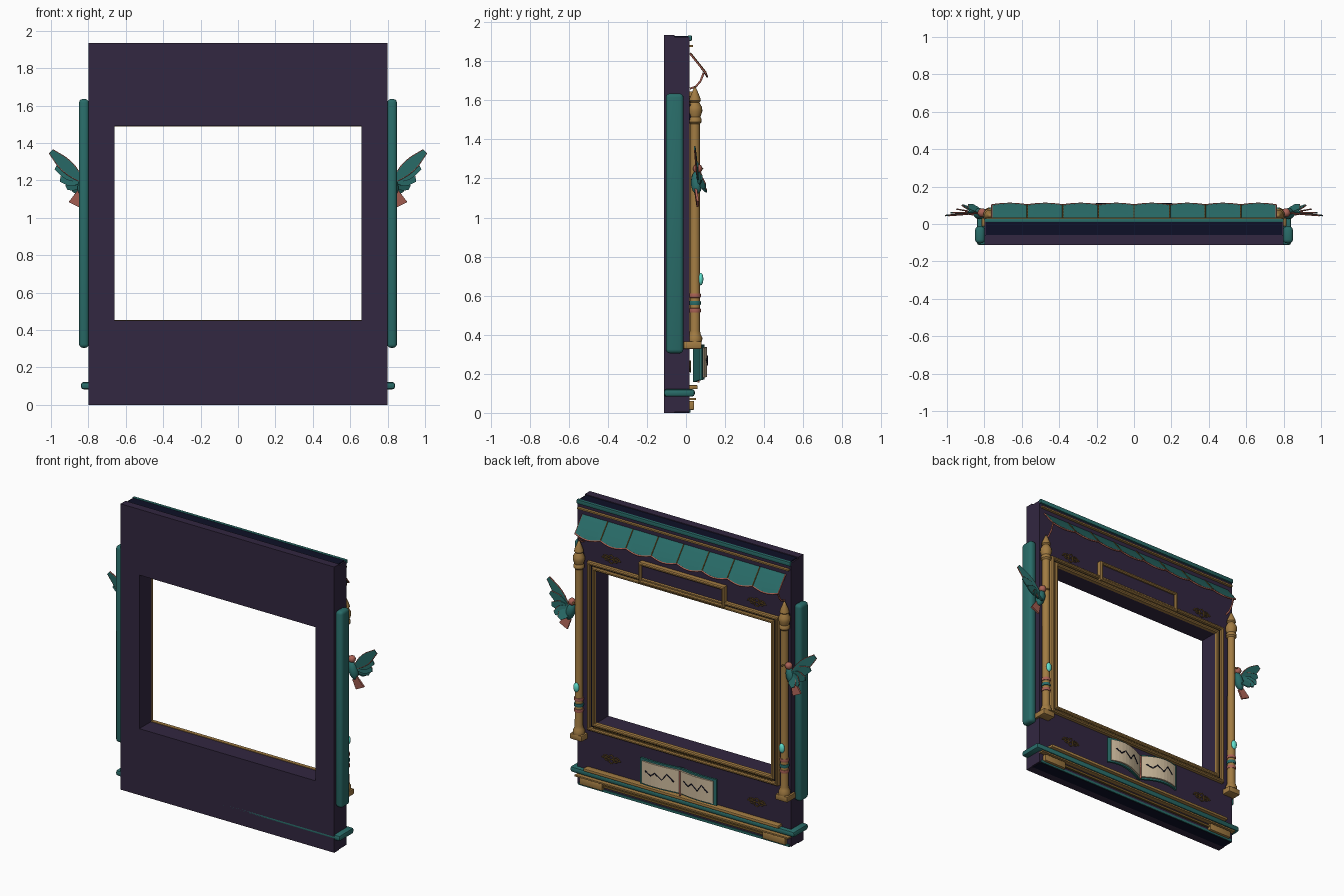
import bpy, bmesh
from math import sin, cos, pi
from mathutils import Vector, Matrix

cube = bpy.data.objects.get("Cube")
if cube:
    bpy.data.objects.remove(cube, do_unlink=True)


def material(name, r, g, b):
    m = bpy.data.materials.new(name)
    m.use_nodes = True
    m.diffuse_color = (r, g, b, 1)
    m.node_tree.nodes["Principled BSDF"].inputs["Base Color"].default_value = (r, g, b, 1)
    return m


PURPLE = material("dark purple", .032, .02, .052)
NAVY = material("night navy", .004, .005, .02)
TEAL = material("deep teal", .022, .15, .14)
GOLD = material("old gold", .36, .2, .055)
BRONZE = material("dull bronze", .16, .09, .02)
CORAL = material("coral", .4, .12, .09)
CREAM = material("parchment", .62, .5, .34)
GEM = material("turquoise", .12, .75, .62)


def finish(name, bm, mat, mirror=False, smooth=False):
    bmesh.ops.recalc_face_normals(bm, faces=bm.faces)
    me = bpy.data.meshes.new(name)
    bm.to_mesh(me)
    bm.free()
    me.materials.append(mat)
    ob = bpy.data.objects.new(name, me)
    bpy.context.collection.objects.link(ob)
    if mirror:
        ob.modifiers.new("mirror", "MIRROR")
    if smooth:
        bpy.ops.object.select_all(action="DESELECT")
        ob.select_set(True)
        bpy.context.view_layer.objects.active = ob
        bpy.ops.object.shade_smooth_by_angle(angle=.7)
    return ob


def box(name, x, y, z, mat, mirror=False, bevel=0, segs=2):
    bm = bmesh.new()
    bmesh.ops.create_cube(bm, size=1)
    for v in bm.verts:
        v.co = [r[0] + (r[1] - r[0]) * (c + .5) for r, c in zip((x, y, z), v.co)]
    if bevel:
        bmesh.ops.bevel(bm, geom=bm.edges[:], offset=bevel, segments=segs, profile=.5, affect="EDGES")
    return finish(name, bm, mat, mirror, smooth=bevel > 0)


def frame(name, w, z0, z1, t, y0, y1, mat, zc_inner=None):
    """Mitred rectangular moulding with outer half width w and bar width t."""
    bm = bmesh.new()
    loops = []
    for d, y in ((0, y0), (0, y1 - .006), (t * .3, y1), (t * .7, y1), (t, y1 - .006), (t, y0)):
        a = w - d
        loops.append([bm.verts.new(p) for p in ((-a, y, z0 + d), (a, y, z0 + d), (a, y, z1 - d), (-a, y, z1 - d))])
    for i in range(6):
        p, q = loops[i], loops[(i + 1) % 6]
        for k in range(4):
            n = (k + 1) % 4
            bm.faces.new((p[k], p[n], q[n], q[k]))
    return finish(name, bm, mat)


def lathe(name, profile, x, y, mat, mirror=True):
    bm = bmesh.new()
    vs = [bm.verts.new((x + r, y, z)) for r, z in profile]
    es = [bm.edges.new(p) for p in zip(vs, vs[1:])]
    bmesh.ops.spin(bm, geom=vs + es, cent=(x, y, 0), axis=(0, 0, 1), angle=2 * pi, steps=16)
    bmesh.ops.remove_doubles(bm, verts=bm.verts, dist=.0005)
    return finish(name, bm, mat, mirror, True)


def ball(name, c, size, mat, mirror=True, tilt=0):
    bm = bmesh.new()
    m = Matrix.Translation(c) @ Matrix.Rotation(tilt, 4, "Y") @ Matrix.Diagonal((*size, 1))
    bmesh.ops.create_uvsphere(bm, u_segments=14, v_segments=8, radius=1, matrix=m)
    return finish(name, bm, mat, mirror, True)


def tube(name, paths, r, mat, mirror=False):
    cu = bpy.data.curves.new(name, "CURVE")
    cu.dimensions = "3D"
    cu.bevel_depth = r
    cu.bevel_resolution = 1
    cu.use_fill_caps = True
    for path in paths:
        sp = cu.splines.new("POLY")
        sp.points.add(len(path) - 1)
        for p, co in zip(sp.points, path):
            p.co = (*co, 1)
    cu.materials.append(mat)
    ob = bpy.data.objects.new(name, cu)
    bpy.context.collection.objects.link(ob)
    if mirror:
        ob.modifiers.new("mirror", "MIRROR")
    return ob


def sheet(name, f, nu, nv, thick, mat, mirror=False):
    """Thin surface from f(u, v), with u and v in 0..1."""
    bm = bmesh.new()
    g = [[bm.verts.new(f(i / nu, j / nv)) for j in range(nv + 1)] for i in range(nu + 1)]
    for i in range(nu):
        for j in range(nv):
            bm.faces.new((g[i][j], g[i + 1][j], g[i + 1][j + 1], g[i][j + 1]))
    ob = finish(name, bm, mat, mirror)
    s = ob.modifiers.new("thickness", "SOLIDIFY")
    s.thickness = thick
    s.offset = 0
    return ob


# Wall around the opening
F, B = -.113, .018
box("lower_panel", (-.8, .8), (F, B), (.004, .45), PURPLE)
box("upper_panel", (-.8, .8), (F, B), (1.49, 1.925), PURPLE)
box("side_post", (.66, .8), (F, B), (.45, 1.49), PURPLE, True)
box("top_front_lip", (-.8, .8), (F, -.06), (1.925, 1.935), PURPLE)
box("top_channel", (-.79, .79), (-.06, B - .006), (1.925, 1.93), NAVY)
box("bottom_channel", (-.79, .79), (-.06, B), (0, .004), NAVY)
box("bottom_front_lip", (-.8, .8), (F, -.06), (0, .004), PURPLE)

# Mouldings along the top and the bottom
box("top_teal_trim", (-.8, .8), (.01, .03), (1.905, 1.933), TEAL, bevel=.004)
box("top_gold_line", (-.79, .79), (.01, .036), (1.873, 1.883), GOLD)
box("base_teal_rail", (-.84, .84), (F, .045), (.083, .122), TEAL, bevel=.014)
box("base_gold_ledge", (-.73, .73), (.01, .06), (.122, .142), GOLD, bevel=.005)
box("base_gold_line", (-.8, .8), (.01, .05), (.066, .076), GOLD)
box("base_bronze_line", (-.6, .6), (.01, .032), (.035, .05), BRONZE)
box("base_teal_foot", (-.79, .79), (-.07, .024), (0.002, .018), TEAL)
box("base_corner_block", (.6, .77), (.01, .042), (.015, .062), GOLD, True, .006)

# Padded side bars
box("side_bar", (.797, .85), (-.103, -.013), (.305, 1.635), TEAL, True, .02, 3)

# Nested gold frame round the opening
frame("outer_frame", .715, .4, 1.54, .02, .01, .046, GOLD)
frame("frame_bed", .7, .415, 1.525, .035, .01, .026, NAVY)
frame("inner_frame", .682, .432, 1.51, .022, .01, .04, GOLD)
bm = bmesh.new()
for i in range(60):
    m = Matrix.Translation((-.66 + 1.32 * i / 59, .03, .426)) @ Matrix.Diagonal((.011, .016, .01, 1))
    bmesh.ops.create_cube(bm, size=1, matrix=m)
finish("frame_dentils", bm, BRONZE)

# Title plate
box("title_plate", (-.3, .3), (.01, .04), (1.52, 1.63), PURPLE)
frame("title_border", .32, 1.505, 1.645, .02, .01, .056, GOLD)

# Scalloped awning
PANELS = 8


def awning(u, v):
    s = abs(sin(u * PANELS * pi))
    return Vector((.76 * (2 * u - 1), .02 + .08 * v + .008 * v * s, 1.84 - .1 * v - .018 * v * v * s))


sheet("awning", awning, PANELS * 6, 5, .008, TEAL)
n = PANELS * 6
tube("awning_edge", [[awning(i / n, 1) for i in range(n + 1)]], .006, CORAL)
tube("awning_ends", [[awning(u, j / 5) for j in range(6)] for u in (0, 1)], .005, CORAL)
tube("awning_seams", [[awning(k / PANELS, j / 5) + Vector((0, .003, .003)) for j in range(6)]
                      for k in range(1, PANELS)], .004, BRONZE)
tube("awning_bracket", [[(.75, .02, 1.66), (.75, .05, 1.67), (.75, .075, 1.7), (.75, .09, 1.74)]], .006, CORAL, True)

# Turned columns
CX, CY = .77, .046
lathe("column", [(0, .365), (.036, .365), (.038, .385), (.03, .4), (.026, .42), (.025, 1.48), (.034, 1.49),
                 (.034, 1.505), (.028, 1.515), (.038, 1.545), (.036, 1.565), (.022, 1.59), (.03, 1.598),
                 (.026, 1.615), (.012, 1.65), (0, 1.675)], CX, CY, GOLD)
box("column_base", (.725, .815), (-.013, .08), (.328, .366), GOLD, True, .006)
box("column_upper_mount", (.75, .79), (.01, .04), (1.5, 1.58), NAVY, True)
for name, z, m in (("lower_ring", .525, CORAL), ("middle_ring", .562, TEAL), ("upper_ring", .6, CORAL)):
    lathe(name, [(.02, z - .012), (.029, z - .01), (.031, z), (.029, z + .01), (.02, z + .012)], CX, CY, m)
ball("column_gem", (CX, .075, .685), (.02, .014, .032), GEM)

# Birds on the columns
ball("bird_body", (.825, .055, 1.18), (.03, .03, .062), TEAL, tilt=-.3)
ball("bird_head", (.812, .06, 1.25), (.024, .024, .024), CORAL)
tube("bird_beak", [[(.8, .07, 1.255), (.775, .085, 1.25)]], .005, GOLD, True)
root = Vector((.835, .06, 1.2))
tips = [(1, .045, 1.355), (.975, .06, 1.27), (.95, .08, 1.205), (.915, .1, 1.16), (.875, .105, 1.135)]


def feather(tip):
    tip = Vector(tip)
    side = (tip - root).cross(Vector((0, 1, 0))).normalized()

    def f(u, v):
        w = .012 + .026 * sin(pi * min(u, .97))
        return root.lerp(tip, u) + side * w * (v - .5) * 1.7
    return f


for k, t in enumerate(tips):
    sheet("wing_feather_%d" % (k + 1), feather(t), 6, 1, .007, TEAL, True)
tube("wing_edge", [[feather(tips[0])(i / 6, 0) for i in range(7)],
                   [feather(tips[0])(i / 6, 1) for i in range(7)]], .004, CORAL, True)
tube("wing_ribs", [[feather(t)(i / 6, 1) for i in range(3, 7)] for t in tips[1:]], .003, CORAL, True)
sheet("bird_tail", lambda u, v: (.84 + .035 * u + (v - .5) * (.03 + .03 * u), .05 + .01 * u,
                                 1.135 - .065 * u + (v - .5) * .03), 2, 1, .012, CORAL, True)

# Open book
def leaf(w, z0, z1, lift):
    return lambda u, v: Vector((w * (2 * u - 1), .05 + lift + .045 * abs(sin(2.4 * (2 * u - 1))),
                                z0 + (z1 - z0) * v + .015 * abs(sin(2.4 * (2 * u - 1)))))


sheet("book_cover", leaf(.285, .158, .335, -.006), 20, 1, .014, TEAL)
page = leaf(.265, .17, .322, .007)
sheet("book_pages", page, 20, 1, .012, CREAM)
ink = [(.06, .45), (.14, .7), (.2, .4), (.29, .62), (.35, .45), (.43, .6)]
up = Vector((0, .007, 0))
tube("page_lines", [[page(u + o, v) + up for u, v in ink] for o in (0, .51)], .004, NAVY)
tube("book_ribbon", [[page(.5, v) + up for v in (-.1, .5, 1)]], .007, CORAL)

# Flat scroll ornaments
scrolls = []
for cz in (.238, 1.592):
    for s in (-1, 1):
        scrolls.append([(.545 + s * (.035 + (.03 - .0015 * i) * cos(i * .6)), .022,
                         cz + (.022 - .001 * i) * sin(i * .6)) for i in range(17)])
    scrolls.append([(.545 + .018 * cos(i * pi / 6), .022, cz + .028 * sin(i * pi / 6)) for i in range(13)])
    scrolls.append([(.475, .022, cz), (.615, .022, cz)])
tube("scroll_ornament", scrolls, .0035, BRONZE, True)
